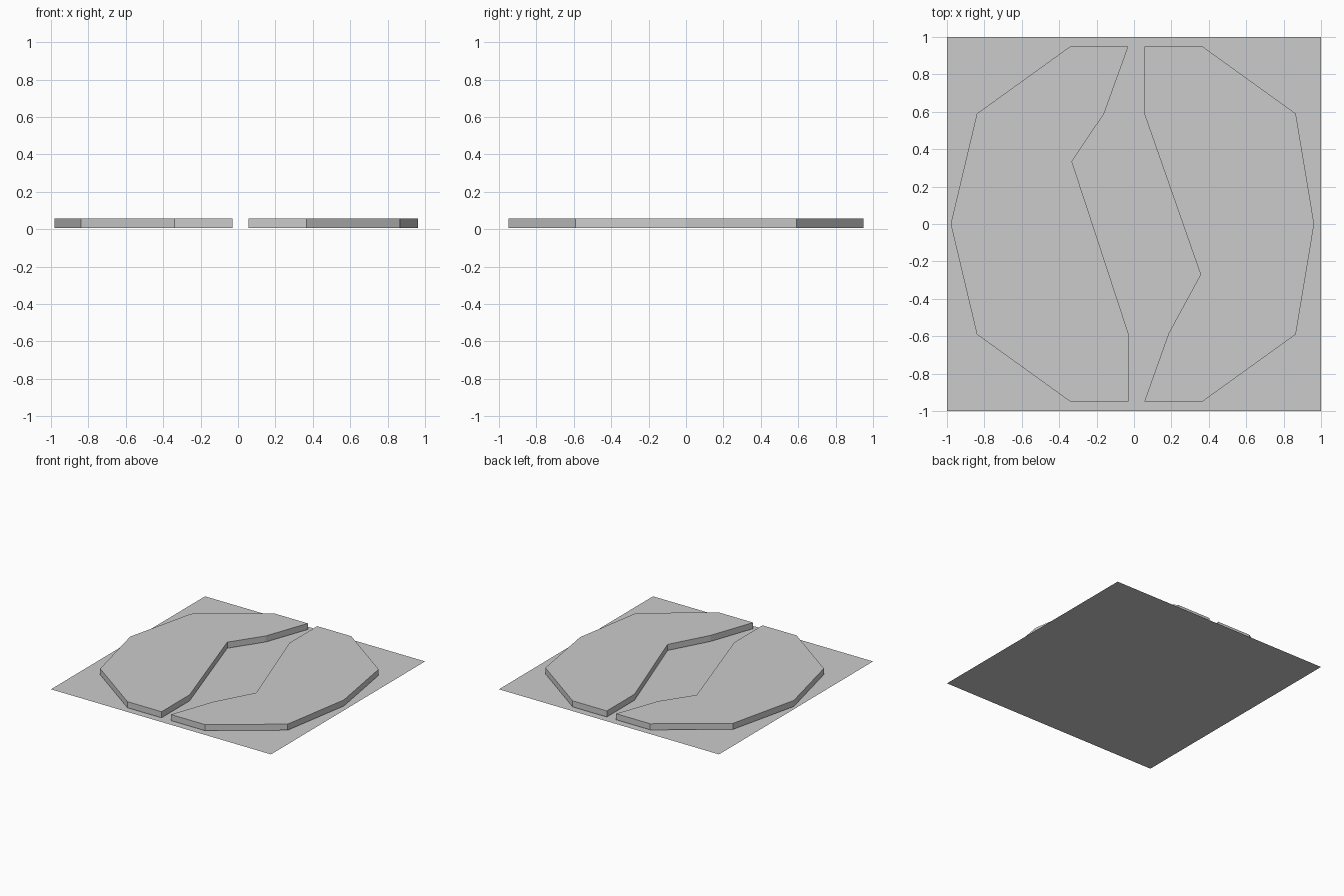
import bpy
import bmesh

if "Cube" in bpy.data.objects:
    bpy.data.objects.remove(bpy.data.objects["Cube"])


def slab(name, outline, z0, height=0):
    """Flat outline, optionally raised into a closed slab."""
    bm = bmesh.new()
    face = bm.faces.new([bm.verts.new((x, y, z0)) for x, y in outline])
    if height:
        ext = bmesh.ops.extrude_face_region(bm, geom=[face], use_keep_orig=True)
        verts = [g for g in ext["geom"] if isinstance(g, bmesh.types.BMVert)]
        bmesh.ops.translate(bm, verts=verts, vec=(0, 0, height))
        bmesh.ops.recalc_face_normals(bm, faces=bm.faces)
    else:
        face.normal_update()
        if face.normal.z < 0:
            face.normal_flip()
    mesh = bpy.data.meshes.new(name)
    bm.to_mesh(mesh)
    bm.free()
    obj = bpy.data.objects.new(name, mesh)
    bpy.context.collection.objects.link(obj)
    return obj


def outer_rim(near, shoulder, tip):
    """Faceted outer edge, from back to front."""
    return [(near, 0.95), (shoulder, 0.59), (tip, 0),
            (shoulder, -0.59), (near, -0.95)]


# Thin base sheet
slab("base_sheet", [(-1, -1), (1, -1), (1, 1), (-1, 1)], 0)

# Two interlocking raised halves, inner edges run front to back
left_inner = [(-0.03, -0.95), (-0.03, -0.585), (-0.332, 0.335),
              (-0.16, 0.59), (-0.03, 0.95)]
right_inner = [(0.055, -0.95), (0.185, -0.585), (0.356, -0.27),
               (0.055, 0.59), (0.055, 0.95)]
slab("left_half", outer_rim(-0.34, -0.84, -0.98) + left_inner, 0.006, 0.05)
slab("right_half", outer_rim(0.365, 0.865, 0.963) + right_inner, 0.006, 0.05)
